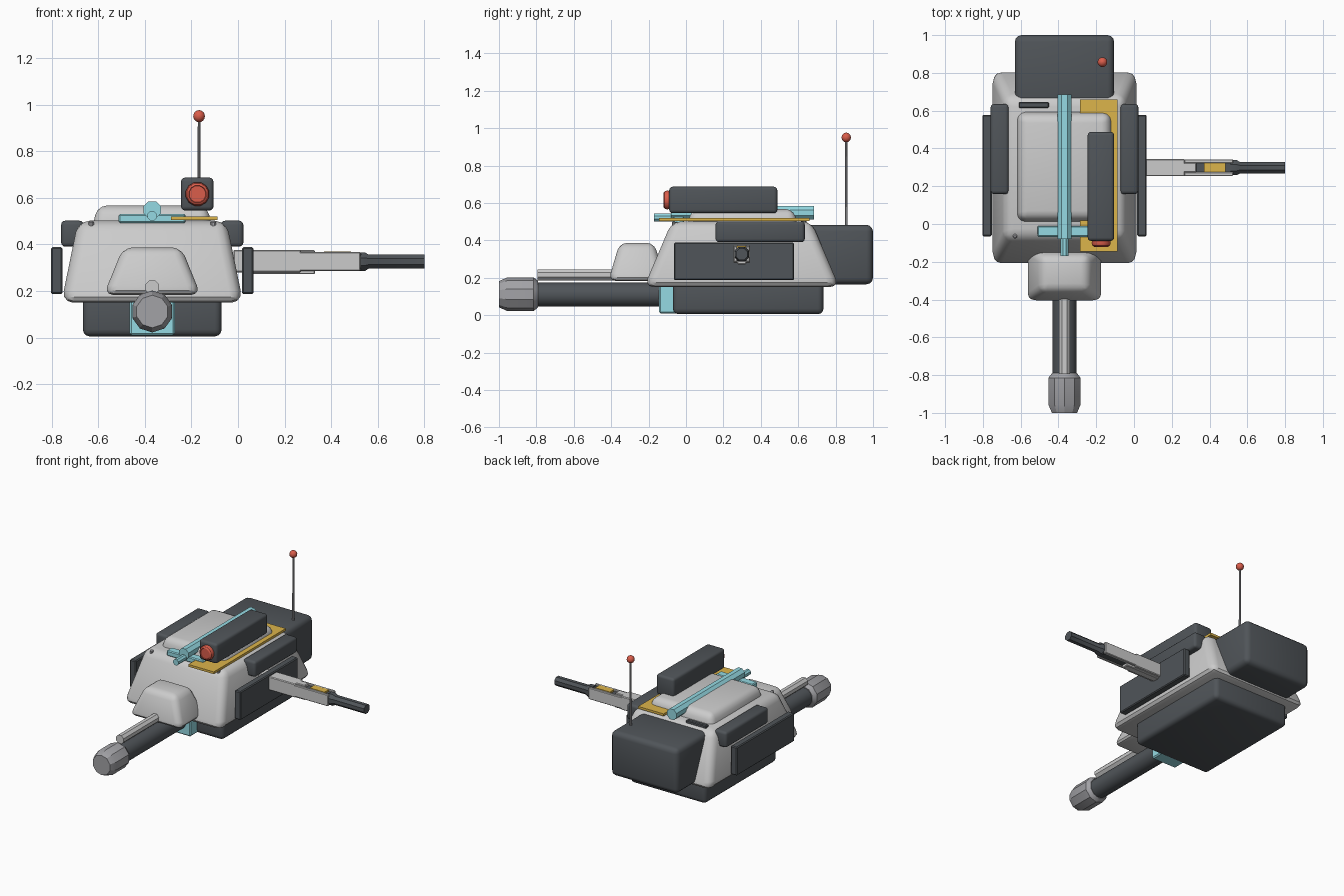
import bpy, bmesh, math
from mathutils import Vector, Matrix

if "Cube" in bpy.data.objects:
    bpy.data.objects.remove(bpy.data.objects["Cube"])

CX = -0.368          # turret centre line


def material(name, rgb):
    m = bpy.data.materials.new(name)
    m.diffuse_color = (*rgb, 1)
    m.use_nodes = True
    m.node_tree.nodes["Principled BSDF"].inputs["Base Color"].default_value = m.diffuse_color
    return m


DARK = material("dark", (0.08, 0.09, 0.10))
STEEL = material("steel", (0.36, 0.36, 0.38))
CYAN = material("cyan", (0.30, 0.70, 0.77))
YELLOW = material("yellow", (0.72, 0.46, 0.07))
RED = material("red", (0.70, 0.11, 0.07))


def finish(name, bm, mat):
    bmesh.ops.recalc_face_normals(bm, faces=bm.faces)
    me = bpy.data.meshes.new(name)
    bm.to_mesh(me)
    bm.free()
    ob = bpy.data.objects.new(name, me)
    bpy.context.collection.objects.link(ob)
    if mat:
        me.materials.append(mat)
    return ob


def box(name, x, y, z, mat=None, bevel=0.0, top=None, segs=3):
    """Box from ranges; top=((x0,x1),(y0,y1)) gives a tapered upper face."""
    bm = bmesh.new()
    tx, ty = top or (x, y)
    rings = []
    for (a, b), (c, d), h in ((x, y, z[0]), (tx, ty, z[1])):
        rings.append([bm.verts.new(p) for p in ((a, c, h), (b, c, h), (b, d, h), (a, d, h))])
    for ring in rings:
        bm.faces.new(ring)
    for i in range(4):
        j = (i + 1) % 4
        bm.faces.new((rings[0][i], rings[0][j], rings[1][j], rings[1][i]))
    if bevel:
        bmesh.ops.bevel(bm, geom=bm.edges[:], offset=bevel, segments=segs, profile=0.5, affect='EDGES')
    return finish(name, bm, mat)


def lathe(name, profile, origin, axis, sides, mat=None):
    """Capped solid of revolution; profile is (distance along axis, radius)."""
    bm = bmesh.new()
    rot = Vector((0, 0, 1)).rotation_difference(Vector(axis)).to_matrix().to_4x4()
    mtx = Matrix.Translation(origin) @ rot
    rings = []
    for t, r in profile:
        rings.append([])
        for k in range(sides):
            a = math.tau * (k + 0.5) / sides
            rings[-1].append(bm.verts.new(mtx @ Vector((r * math.cos(a), r * math.sin(a), t))))
    for lo, hi in zip(rings, rings[1:]):
        for k in range(sides):
            n = (k + 1) % sides
            bm.faces.new((lo[k], lo[n], hi[n], hi[k]))
    bm.faces.new(rings[0])
    bm.faces.new(rings[-1])
    return finish(name, bm, mat)


def mid(w):
    return (CX - w, CX + w)


# Turret body: ring base, sloped shell, roof, rear bustle
box("turret_base", mid(0.298), (-0.07, 0.735), (0.005, 0.20), DARK, 0.03)
box("turret_shell", mid(0.39), (-0.225, 0.82), (0.15, 0.502), None, 0.05,
    top=(mid(0.318), (-0.075, 0.67)))
box("roof_plate", mid(0.262), (0.0, 0.605), (0.45, 0.567), None, 0.04,
    top=(mid(0.235), (0.03, 0.575)))
box("rear_bustle", mid(0.263), (0.60, 1.0), (0.165, 0.483), DARK, 0.035)
box("roof_rear_slat", (-0.61, -0.45), (0.615, 0.645), (0.48, 0.515), DARK, 0.005, segs=1)

# Mantlet and main gun
box("gun_mantlet", mid(0.208), (-0.415, -0.11), (0.183, 0.387), None, 0.04,
    top=(mid(0.125), (-0.355, -0.17)))
box("gun_cradle", mid(0.097), (-0.145, -0.04), (0.01, 0.17), CYAN, 0.008, segs=1)
lathe("main_barrel", [(0, 0.066), (0.78, 0.066)], (CX, -0.03, 0.11), (0, -1, 0), 12, DARK)
lathe("muzzle_brake", [(0, 0.07), (0.025, 0.09), (0.165, 0.09), (0.21, 0.07)],
      (CX, -0.79, 0.112), (0, -1, 0), 10, STEEL)
lathe("upper_recoil_tube", [(0, 0.032), (0.495, 0.032)], (CX, -0.30, 0.216), (0, -1, 0), 8)

# Side armour and bolts, mirrored about the centre line
for side, s in (("left", -1), ("right", 1)):
    def span(a, b):
        return tuple(sorted((CX + s * a, CX + s * b)))
    box(side + "_side_panel", span(0.385, 0.434), (-0.065, 0.578), (0.187, 0.388), DARK, 0.006, segs=1)
    box(side + "_upper_box", span(0.295, 0.391), (0.158, 0.635), (0.39, 0.502), DARK, 0.018)
    lathe(side + "_roof_bolt", [(0, 0.012), (0.02, 0.012), (0.026, 0.006)],
          (CX + s * 0.262, -0.065, 0.475), (0, 0, 1), 8, STEEL)

# Roof rail and cyan sight tube with cross bar
box("roof_rail", (-0.287, -0.088), (-0.145, 0.66), (0.504, 0.52), YELLOW)
lathe("sight_tube", [(0, 0.04), (0.765, 0.04)], (CX, 0.685, 0.548), (0, -1, 0), 8, CYAN)
lathe("sight_tube_tip", [(0, 0.022), (0.15, 0.022)], (CX, -0.02, 0.522), (0, -1, 0), 8, CYAN)
box("sight_cross_bar", (-0.512, -0.225), (-0.068, -0.01), (0.492, 0.53), CYAN, 0.006, segs=1)

# Searchlight housing and red lens
box("optics_housing", (-0.245, -0.105), (-0.09, 0.488), (0.545, 0.687), DARK, 0.018)
lathe("optics_lens", [(0, 0.05), (0.02, 0.052), (0.032, 0.047), (0.038, 0.038), (0.034, 0.036)],
      (-0.174, -0.083, 0.616), (0, -1, 0), 12, RED)

# Side gun: receiver, open rails, feed cover, barrel
GY = 0.298
box("side_gun_receiver", (-0.02, 0.27), (GY - 0.045, GY + 0.045), (0.28, 0.376), None, 0.005, segs=1)
for nm, s in (("front", -1), ("back", 1)):
    ys = sorted((GY + s * 0.024, GY + s * 0.044))
    box("side_gun_rail_" + nm, (0.26, 0.525), ys, (0.286, 0.368), None, 0.004, segs=1)
box("side_gun_floor", (0.02, 0.33), (GY - 0.025, GY + 0.025), (0.272, 0.376), None, 0.004, segs=1)
box("side_gun_core", (0.30, 0.53), (GY - 0.025, GY + 0.025), (0.29, 0.358), DARK)
box("side_gun_feed_cover", (0.37, 0.485), (GY - 0.024, GY + 0.024), (0.34, 0.37), YELLOW)
lathe("side_gun_barrel", [(0, 0.043), (0.035, 0.043), (0.05, 0.033), (0.29, 0.033)],
      (0.51, GY, 0.326), (1, 0, 0), 8, DARK)

# Antenna
lathe("antenna_rod", [(0, 0.008), (0.47, 0.006)], (-0.167, 0.857, 0.475), (0, 0, 1), 8, STEEL)
ball = [(-0.026 * math.cos(math.pi * i / 8), max(0.026 * math.sin(math.pi * i / 8), 0.001)) for i in range(9)]
lathe("antenna_ball", ball, (-0.167, 0.857, 0.95), (0, 0, 1), 12, RED)

# Smooth rounded edges, keep low-poly sides crisp
for ob in bpy.context.scene.objects:
    ob.select_set(True)
    bpy.context.view_layer.objects.active = ob
bpy.ops.object.shade_smooth_by_angle(angle=math.radians(33))
